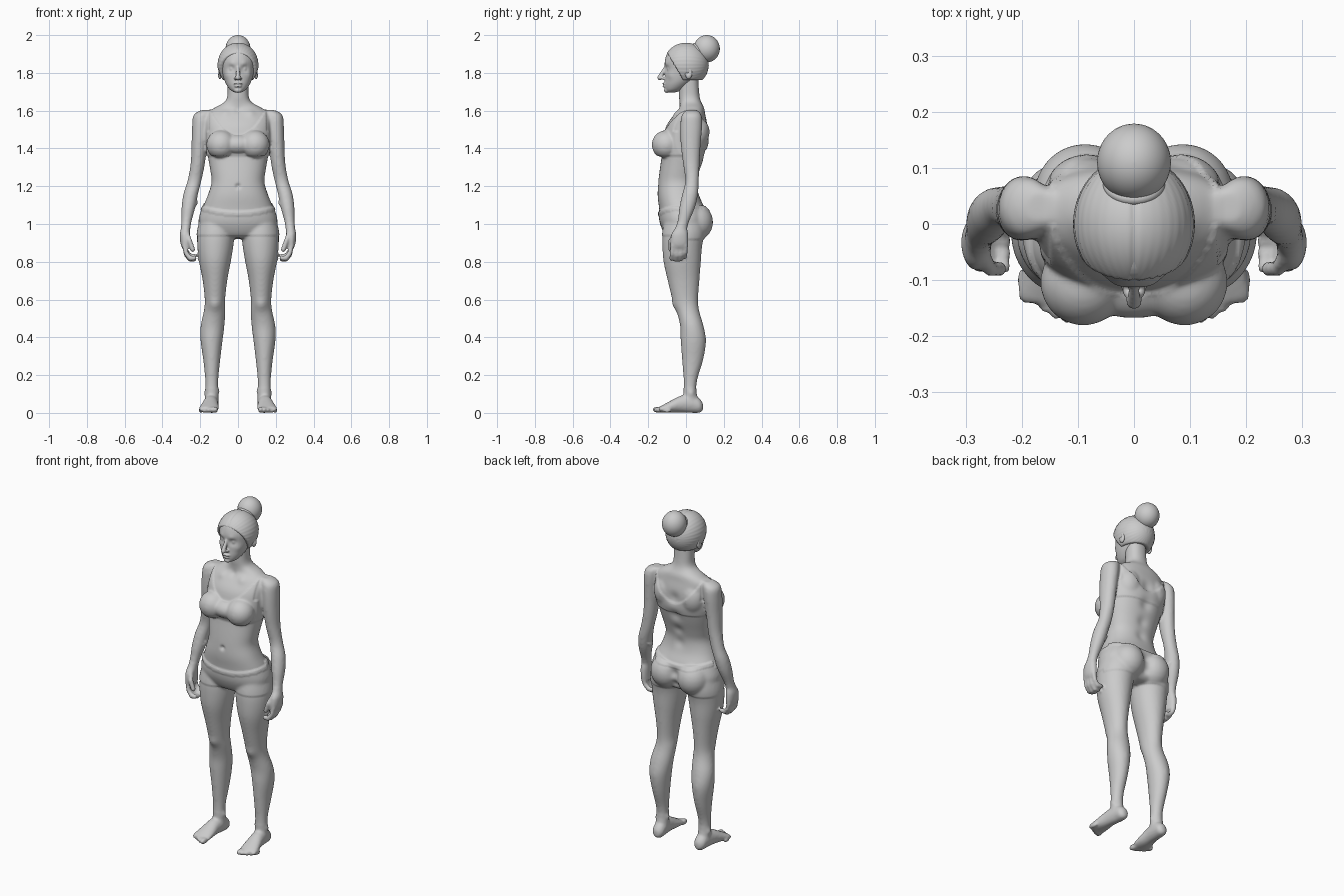
import bpy, bmesh, math
from mathutils import Vector


def clamp(t):
    return max(0.0, min(1.0, t))


def skin(bm, loops):
    """Quads between point loops, capped at both ends."""
    loops = [[bm.verts.new(p) for p in loop] for loop in loops]
    n = len(loops[0])
    for l0, l1 in zip(loops, loops[1:]):
        for i in range(n):
            bm.faces.new((l0[i], l0[(i + 1) % n], l1[(i + 1) % n], l1[i]))
    bm.faces.new(loops[0][::-1])
    bm.faces.new(loops[-1])


def loft(bm, rings, axis="Z", side=1, power=2.0, n=32, steps=4):
    """Closed skin through rings (x, y, z, half width, half depth), spline-smoothed."""
    rows = [rings[0]] + rings + [rings[-1]]
    smooth = []
    for a, b, c, d in zip(rows, rows[1:], rows[2:], rows[3:]):
        for k in range(steps):
            t = k / steps
            smooth.append([0.5 * (2 * q + (r - p) * t + (2 * p - 5 * q + 4 * r - s) * t * t
                                  + (3 * q - p - 3 * r + s) * t ** 3) for p, q, r, s in zip(a, b, c, d)])
    smooth.append(rings[-1])
    loops = []
    for x, y, z, ra, rb in smooth:
        loop = []
        for i in range(n):
            c, s = math.cos(math.tau * i / n), math.sin(math.tau * i / n)
            u = ra * math.copysign(abs(c) ** (2 / power), c)
            w = rb * math.copysign(abs(s) ** (2 / power), s)
            co = (x + u, y + w, z) if axis == "Z" else (x + u, y, z + w)
            loop.append((side * co[0], co[1], co[2]))
        loops.append(loop)
    skin(bm, loops)


def blob(bm, centre, radii, side=1, seg=24):
    """Ellipsoid."""
    rows, loops = seg // 2, []
    for j in range(rows):
        a = math.pi * (j + .15) / (rows - .7)
        loops.append([(side * centre[0] + radii[0] * math.sin(a) * math.cos(math.tau * i / seg),
                       centre[1] + radii[1] * math.sin(a) * math.sin(math.tau * i / seg),
                       centre[2] - radii[2] * math.cos(a)) for i in range(seg)])
    skin(bm, loops)


def finger(bm, points, r, side):
    """Chain of beads along a bent path; the remesh fuses it into one digit."""
    for a, b in zip(points, points[1:]):
        for k in range(5):
            blob(bm, Vector(a).lerp(Vector(b), k / 4), (r, r, r), side, 12)


def make_object(name, bm):
    bmesh.ops.recalc_face_normals(bm, faces=bm.faces[:])
    me = bpy.data.meshes.new(name)
    bm.to_mesh(me)
    bm.free()
    me.polygons.foreach_set("use_smooth", [True] * len(me.polygons))
    ob = bpy.data.objects.new(name, me)
    bpy.context.collection.objects.link(ob)
    return ob


def bake(ob):
    ob.data = bpy.data.meshes.new_from_object(ob.evaluated_get(bpy.context.evaluated_depsgraph_get()))
    ob.modifiers.clear()


def fuse(ob, voxel, relax):
    """Merge overlapping volumes into one skin and relax it."""
    mod = ob.modifiers.new("fuse", "REMESH")
    mod.mode, mod.voxel_size, mod.use_smooth_shade = "VOXEL", voxel, True
    sm = ob.modifiers.new("relax", "SMOOTH")
    sm.factor, sm.iterations = 0.5, relax
    bake(ob)


def sculpt(ob, bumps, extra=None):
    """Soft pushes (x, y, z, radius, dx, dy, dz), mirrored when off-centre."""
    full = bumps + [(-b[0], b[1], b[2], b[3], -b[4], b[5], b[6]) for b in bumps if b[0]]
    moved = []
    for v in ob.data.vertices:
        x, y, z = v.co
        co = v.co.copy()
        for bx, by, bz, r, dx, dy, dz in full:
            if abs(z - bz) < 2.5 * r:
                g = math.exp(-((x - bx) ** 2 + (y - by) ** 2 + (z - bz) ** 2) / (r * r))
                co += Vector((dx * g, dy * g, dz * g))
        if extra:
            co += v.normal * extra(x, y, z)
        moved.extend(co)
    ob.data.vertices.foreach_set("co", moved)
    ob.data.update()


# Torso and neck
bm = bmesh.new()
loft(bm, [(0, -.01, .925, .08, .07), (0, -.01, .95, .17, .1), (0, -.012, 1.01, .205, .124),
          (0, -.021, 1.08, .189, .121), (0, -.04, 1.15, .161, .11), (0, -.043, 1.22, .14, .104),
          (0, -.033, 1.28, .146, .107), (0, -.015, 1.36, .16, .114), (0, -.003, 1.44, .172, .121),
          (0, .005, 1.52, .175, .109), (0, .02, 1.58, .17, .082), (0, .03, 1.615, .125, .066),
          (0, .024, 1.642, .076, .058), (0, .018, 1.67, .058, .055), (0, .015, 1.72, .055, .053),
          (0, .01, 1.78, .055, .055)], power=2.3, n=48)
blob(bm, (0, -.1, 1.42), (.1, .064, .05))

for s in (1, -1):
    # Bust, seat and shoulder masses
    blob(bm, (.09, -.104, 1.42), (.073, .073, .072), s)
    blob(bm, (.087, .05, 1.01), (.088, .09, .095), s)
    blob(bm, (.085, .055, 1.49), (.07, .065, .09), s)
    # Leg
    loft(bm, [(.115, -.01, 1.02, .085, .1), (.117, -.013, .95, .098, .11), (.12, -.02, .88, .095, .105),
              (.122, -.02, .8, .084, .099), (.122, -.013, .7, .065, .084), (.122, -.004, .6, .054, .068),
              (.124, .01, .54, .057, .06), (.135, .031, .46, .063, .062), (.14, .039, .38, .058, .067),
              (.139, .035, .28, .045, .056), (.139, .024, .18, .035, .037), (.139, .021, .12, .034, .034),
              (.139, .025, .06, .036, .04), (.139, .025, .02, .03, .04)], side=s)
    # Foot and toes
    loft(bm, [(.136, .09, .032, .014, .018), (.137, .072, .038, .032, .037), (.139, .03, .05, .037, .05),
              (.145, -.03, .046, .04, .044), (.15, -.08, .033, .048, .032), (.155, -.122, .022, .052, .02),
              (.156, -.14, .018, .046, .014)], axis="Y", side=s)
    for i in range(5):
        blob(bm, (.12 + .0195 * i, -.148 + .002 * i + .0025 * i * i, .017 - .001 * i),
             (.0145 - .001 * i, .03 - .002 * i, .017 - .001 * i), s, 16)
    # Arm and palm
    loft(bm, [(.165, .03, 1.603, .03, .03), (.19, .03, 1.578, .045, .052), (.198, .028, 1.52, .045, .058),
              (.205, .025, 1.42, .041, .053), (.213, .028, 1.32, .038, .044), (.23, .032, 1.23, .037, .036),
              (.25, .022, 1.16, .039, .042), (.262, .007, 1.09, .037, .042), (.272, -.012, 1.02, .028, .032),
              (.277, -.025, .98, .025, .032), (.281, -.033, .945, .027, .045),
              (.281, -.035, .9, .024, .048), (.277, -.036, .875, .02, .044)], side=s)
    # Curled fingers and thumb
    for i in range(4):
        y, drop = -.07 + .023 * i, (0, .006, .004, -.01)[i]
        finger(bm, [(.283, y, .885), (.274, y - .003, .843 - drop), (.252, y - .006, .818 - drop),
                    (.232, y - .006, .82 - drop)], .0135, s)
    finger(bm, [(.272, -.055, .955), (.256, -.08, .91), (.24, -.08, .865)], .0145, s)

body = make_object("body", bm)
fuse(body, .007, 3)

# Blend the joints while hands and feet stay crisp
soft = [v.index for v in body.data.vertices
        if v.co.z > .13 and not (abs(v.co.x) > .2 and v.co.z < 1.0)
        and not (v.co.y < -.08 and 1.34 < v.co.z < 1.39)]
body.vertex_groups.new(name="soft").add(soft, 1.0, "REPLACE")
blend = body.modifiers.new("blend", "SMOOTH")
blend.factor, blend.iterations, blend.vertex_group = .5, 10, "soft"
bake(body)


def clothing(x, y, z):
    """Thickness of the sports top and the shorts over the skin."""
    x = abs(x)
    low = 1.358 if y < 0 else 1.39
    neck = (1.47 if y < 0 else 1.46) + 6.5 * x * x
    arm = .152 if z > 1.49 else .168
    top = min(clamp((z - low) / .007), clamp((neck - z) / .007), clamp((arm - x) / .007))
    waist = (1.07 if y < 0 else 1.09) + .8 * x * x
    hem = .935 if y < 0 else .915
    shorts = min(clamp((waist - z) / .007), clamp((z - hem) / .007), clamp((.228 - x) / .006))
    band = .003 if waist - .028 < z < waist else 0
    return .005 * top + (.004 + band) * shorts


# Navel, collarbones, spine, seat cleft, knees, ankles
sculpt(body, [(0, -.147, 1.2, .012, 0, .012, 0), (.07, -.06, 1.59, .025, 0, -.007, .003),
              (0, -.05, 1.605, .018, 0, .008, 0), (0, .1, 1.38, .035, 0, -.012, 0),
              (0, .08, 1.28, .03, 0, -.009, 0), (0, .07, 1.2, .03, 0, -.008, 0),
              (0, .11, 1.03, .028, 0, -.016, 0), (0, .1, .97, .026, 0, -.014, 0),
              (0, .115, 1.48, .035, 0, -.012, 0), (.122, -.058, .57, .032, 0, -.009, 0),
              (.173, .03, .105, .016, .006, 0, 0), (.106, .02, .115, .016, -.006, 0, 0)], clothing)

# Head with nose, lips, chin and ears
bm = bmesh.new()
loft(bm, [(0, -.078, 1.697, .02, .024), (0, -.064, 1.711, .042, .047), (0, -.045, 1.74, .063, .069),
          (0, -.025, 1.775, .077, .087), (0, -.01, 1.82, .087, .102), (0, -.002, 1.87, .092, .109),
          (0, 0, 1.92, .075, .09), (0, 0, 1.945, .04, .05)], n=40)
for k in range(8):
    t = k / 7
    r = .008 + .006 * t
    blob(bm, (0, -.111 - .027 * t, 1.828 - .053 * t), (r, r, r), 1, 16)
blob(bm, (0, -.114, 1.743), (.025, .012, .006))
blob(bm, (0, -.113, 1.73), (.021, .012, .007))
blob(bm, (0, -.1, 1.708), (.022, .017, .014))
for s in (1, -1):
    blob(bm, (.013, -.119, 1.771), (.008, .012, .008), s, 16)
    blob(bm, (.096, .014, 1.8), (.012, .02, .034), s)
head = make_object("head", bm)
fuse(head, .004, 4)
sculpt(head, [(.036, -.105, 1.822, .019, 0, .013, 0), (.036, -.1, 1.821, .011, 0, -.009, 0),
              (.035, -.11, 1.846, .018, 0, -.005, 0), (.06, -.08, 1.785, .022, .002, -.004, 0),
              (0, -.12, 1.737, .006, 0, .003, 0), (.107, .01, 1.803, .012, -.008, 0, 0)])

# Swept-back hair with a centre parting, tucked under the skin below the hairline
bm = bmesh.new()
blob(bm, (0, 0, 0), (1, 1, 1), 1, 128)
for v in bm.verts:
    p = Vector((v.co.x * .108, v.co.y * .12, v.co.z * .117))
    line = max(1.75, 1.79 - 1.7 * (p.y + .04)) - 1.843
    k = .76 + .24 * clamp((p.z - line) / .012)
    if p.y < .06:
        k -= .025 * math.exp(-(p.x / .006) ** 2)
    k += .006 * math.sin(40 * math.atan2(v.co.z, abs(v.co.x) + .15)) * (1 - v.co.z ** 2)
    v.co = p * k + Vector((0, 0, 1.843))
make_object("hair", bm)

# Bun and its wrapped base
bm = bmesh.new()
blob(bm, (0, .11, 1.928), (.066, .069, .072), 1, 48)
make_object("hair_bun", bm)
bpy.ops.mesh.primitive_torus_add(major_radius=.045, minor_radius=.011, major_segments=48,
                                 minor_segments=12, location=(0, .072, 1.912),
                                 rotation=(math.radians(-52), 0, 0))
bpy.context.object.name = "hair_tie"
bpy.ops.object.shade_smooth()
